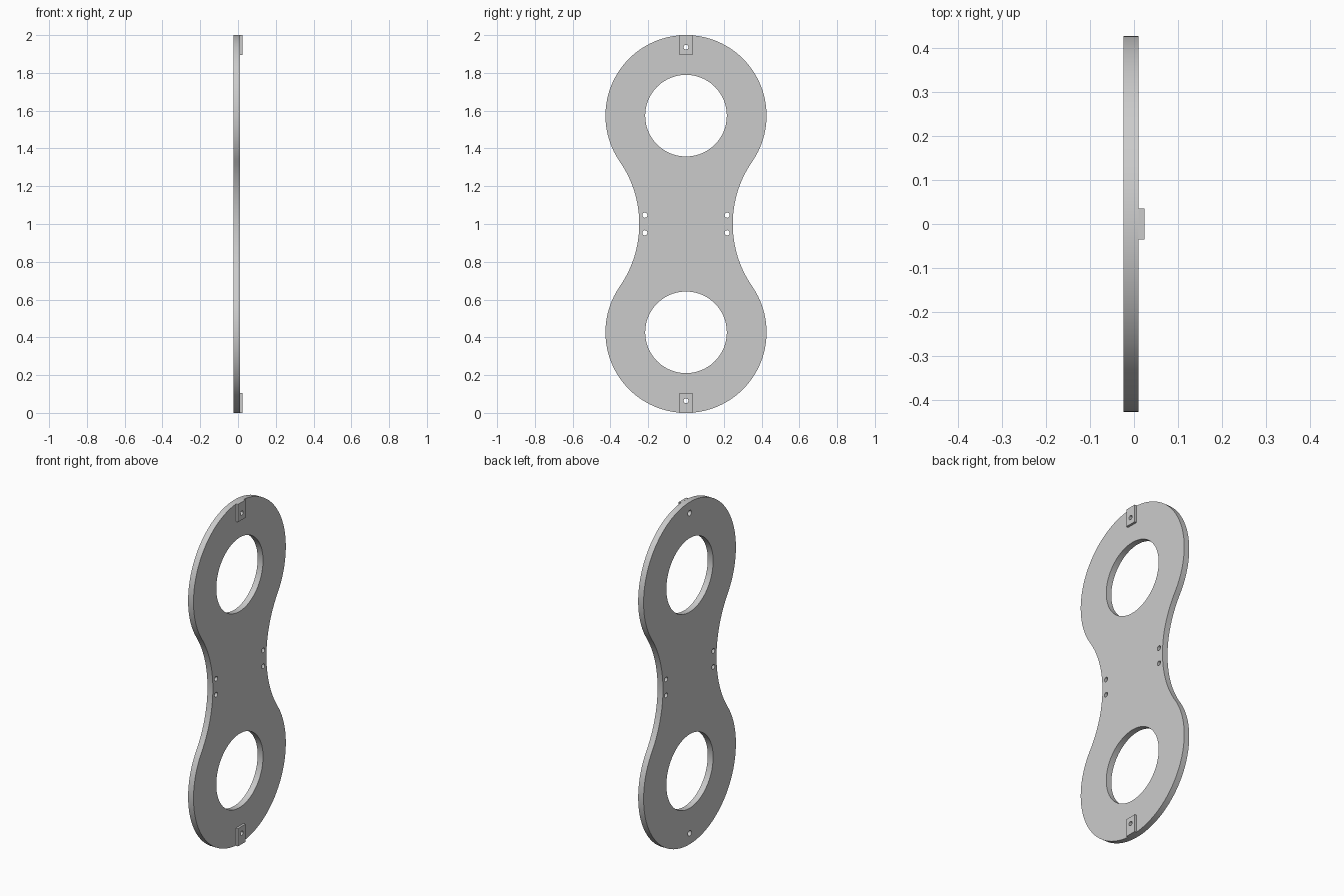
import bpy, bmesh
from math import sin, cos, pi, radians, atan2, hypot
from mathutils import Matrix

cube = bpy.data.objects.get("Cube")
if cube:
    bpy.data.objects.remove(cube, do_unlink=True)

# Main dimensions
LOBE_R, LOBE_Z = 0.4265, 0.5735      # lobe radius, lobe centre distance from middle
BORE_R = 0.216
WAIST = 0.2475
BACK, FACE, TAB_FACE = -0.0242, 0.0107, 0.0242

grey = bpy.data.materials.new("light grey")
grey.use_nodes = True
colour = (0.6, 0.6, 0.6, 1)
grey.diffuse_color = colour
grey.node_tree.nodes["Principled BSDF"].inputs["Base Color"].default_value = colour


def arc(cy, cz, r, start, end, steps):
    return [(cy + r * cos(start + (end - start) * i / steps),
             cz + r * sin(start + (end - start) * i / steps)) for i in range(steps + 1)]


def circle(cy, cz, r, steps=32):
    return arc(cy, cz, r, 0, 2 * pi, steps)[:-1]


def sheet(name, loops, x0, x1):
    """Solid sheet in the YZ plane: first loop is the outline, the others are holes."""
    curve = bpy.data.curves.new(name + "_profile", "CURVE")
    curve.dimensions, curve.fill_mode = "2D", "BOTH"
    curve.extrude = (x1 - x0) / 2
    for loop in loops:
        spline = curve.splines.new("POLY")
        spline.points.add(len(loop) - 1)
        for point, (y, z) in zip(spline.points, loop):
            point.co = (y, z, 0, 1)
        spline.use_cyclic_u = True
    helper = bpy.data.objects.new(name + "_profile", curve)
    bpy.context.collection.objects.link(helper)
    bpy.context.view_layer.update()
    mesh = bpy.data.meshes.new_from_object(
        helper.evaluated_get(bpy.context.evaluated_depsgraph_get()))
    bpy.data.objects.remove(helper, do_unlink=True)
    bpy.data.curves.remove(curve)

    # Stand the sheet upright and weld caps to rims
    axes = Matrix(((0, 0, 1, (x0 + x1) / 2), (1, 0, 0, 0), (0, 1, 0, 1), (0, 0, 0, 1)))
    bm = bmesh.new()
    bm.from_mesh(mesh)
    bmesh.ops.transform(bm, matrix=axes, verts=bm.verts)
    bmesh.ops.remove_doubles(bm, verts=bm.verts, dist=1e-5)
    bmesh.ops.recalc_face_normals(bm, faces=bm.faces)
    bm.to_mesh(mesh)
    bm.free()
    mesh.name = name
    mesh.materials.clear()
    mesh.materials.append(grey)
    obj = bpy.data.objects.new(name, mesh)
    bpy.context.collection.objects.link(obj)
    bpy.ops.object.select_all(action="DESELECT")
    obj.select_set(True)
    bpy.context.view_layer.objects.active = obj
    bpy.ops.object.shade_smooth_by_angle(angle=radians(30))
    return obj


# Waist arc tangent to both lobes
waist_r = (WAIST**2 + LOBE_Z**2 - LOBE_R**2) / (2 * (LOBE_R - WAIST))
waist_c = WAIST + waist_r
tilt = atan2(LOBE_Z, waist_c)

outline = arc(0, LOBE_Z, LOBE_R, -tilt, pi + tilt, 96)
outline += arc(-waist_c, 0, waist_r, tilt, -tilt, 32)[1:-1]
outline += arc(0, -LOBE_Z, LOBE_R, pi - tilt, 2 * pi + tilt, 96)
outline += arc(waist_c, 0, waist_r, pi + tilt, pi - tilt, 32)[1:-1]

# Plate with two bores, two tab holes and four waist holes
holes = []
for s in (1, -1):
    holes.append(circle(0, s * LOBE_Z, BORE_R, 96))
    holes.append(circle(0, s * 0.936, 0.016))
    for side in (1, -1):
        holes.append(circle(side * 0.218, s * 0.0465, 0.0135))
sheet("plate", [outline] + holes, BACK, FACE)

# Drilled tabs at both ends
for name, s in (("top_tab", 1), ("bottom_tab", -1)):
    block = [(-0.035, s * 0.896), (0.035, s * 0.896), (0.035, s), (-0.035, s)]
    sheet(name, [block, circle(0, s * 0.936, 0.0125)], FACE, TAB_FACE)
